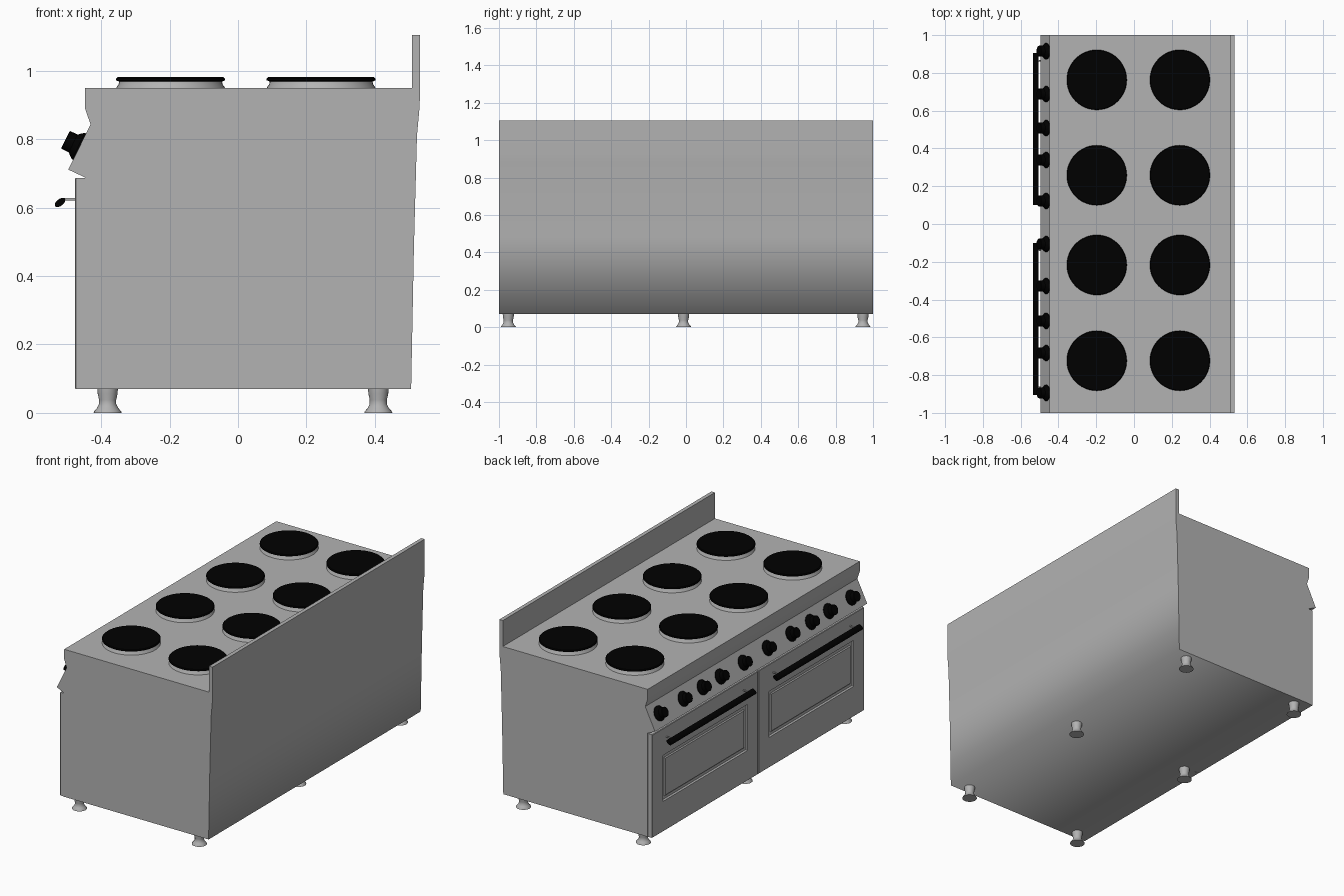
import bpy, bmesh
from math import sin, cos, pi, radians
from mathutils import Vector

if "Cube" in bpy.data.objects:
    bpy.data.objects.remove(bpy.data.objects["Cube"])


def material(name, v):
    m = bpy.data.materials.new(name)
    m.diffuse_color = (v, v, v, 1)
    m.use_nodes = True
    m.node_tree.nodes["Principled BSDF"].inputs["Base Color"].default_value = m.diffuse_color
    return m


black = material("black_enamel", 0.0)
steel = material("grey_steel", 0.45)


def finish(name, bm, mat=steel, smooth=True):
    bmesh.ops.recalc_face_normals(bm, faces=bm.faces)
    me = bpy.data.meshes.new(name)
    bm.to_mesh(me)
    bm.free()
    ob = bpy.data.objects.new(name, me)
    bpy.context.collection.objects.link(ob)
    me.materials.append(mat)
    if smooth:
        bpy.ops.object.select_all(action='DESELECT')
        ob.select_set(True)
        bpy.context.view_layer.objects.active = ob
        bpy.ops.object.shade_smooth_by_angle(angle=radians(35))
    return ob


def extrude(name, profile, y0, y1, mat=steel):
    """Closed x-z profile swept along y."""
    bm = bmesh.new()
    face = bm.faces.new([bm.verts.new((x, y0, z)) for x, z in profile])
    out = bmesh.ops.extrude_face_region(bm, geom=[face])
    moved = [v for v in out["geom"] if isinstance(v, bmesh.types.BMVert)]
    bmesh.ops.translate(bm, verts=moved, vec=(0, y1 - y0, 0))
    # the start face may be dropped by the extrusion, so close any open end
    rim = [e for e in bm.edges if e.is_boundary]
    if rim:
        bmesh.ops.holes_fill(bm, edges=rim)
    return finish(name, bm, mat)


def lathe(name, profile, loc, axis=(0, 0, 1), mat=steel, n=32):
    """(radius, height) profile turned around an axis, capped at both ends."""
    bm = bmesh.new()
    rings = [[bm.verts.new((r * cos(2 * pi * i / n), r * sin(2 * pi * i / n), h))
              for i in range(n)] for r, h in profile]
    for a, b in zip(rings, rings[1:]):
        for i in range(n):
            j = (i + 1) % n
            bm.faces.new((a[i], a[j], b[j], b[i]))
    bm.faces.new(rings[0])
    bm.faces.new(rings[-1])
    ob = finish(name, bm, mat)
    ob.location = loc
    ob.rotation_euler = Vector(axis).to_track_quat('Z', 'Y').to_euler()
    return ob


# Body with slanted control panel and tall back splash
body = extrude("body", [
    (-0.447, 0.07), (0.506, 0.07), (0.514, 0.48), (0.523, 0.81),
    (0.530, 0.887), (0.532, 0.93), (0.532, 1.105), (0.509, 1.105),
    (0.509, 0.95), (-0.447, 0.95), (-0.447, 0.89), (-0.431, 0.843),
    (-0.496, 0.711), (-0.447, 0.688)], -1, 1)
# Shading runs softly from the back round to the underside
for e in body.data.edges:
    ends = [body.data.vertices[i].co for i in e.vertices]
    if all(c.x > 0.5 and c.z < 0.08 for c in ends):
        e.use_edge_sharp = False


# Doors: slab with a sloped, recessed window panel
def door(name, y0, y1):
    bm = bmesh.new()
    xf, xb = -0.477, -0.446
    ymid, half = (y0 + y1) / 2, (y1 - y0) / 2

    def loop(x, hw, z0, z1):
        return [bm.verts.new((x, ymid + sy * hw, z)) for sy, z in
                ((-1, z0), (1, z0), (1, z1), (-1, z1))]
    loops = [loop(xb, half, 0.07, 0.686),
             loop(xf + 0.003, half, 0.07, 0.686),
             loop(xf, half - 0.003, 0.073, 0.683),
             loop(xf, 0.4, 0.25, 0.525),
             loop(xf + 0.008, 0.394, 0.256, 0.519),
             loop(xf + 0.008, 0.378, 0.272, 0.503),
             loop(xf + 0.003, 0.372, 0.278, 0.497)]
    for a, b in zip(loops, loops[1:]):
        for i in range(4):
            j = (i + 1) % 4
            bm.faces.new((a[i], a[j], b[j], b[i]))
    bm.faces.new(loops[0])
    bm.faces.new(loops[-1])
    finish(name, bm, smooth=False)


# Handle: tilted oval bar on two short posts
tilt = radians(38)
oval = []
for k in range(16):
    u, v = 0.018 * cos(k * pi / 8), 0.010 * sin(k * pi / 8)
    oval.append((-0.52 + u * cos(tilt) - v * sin(tilt),
                 0.615 + u * sin(tilt) + v * cos(tilt)))

for side, s in (("left", 1), ("right", -1)):
    door(side + "_door", *sorted((0.002 * s, 0.998 * s)))
    extrude(side + "_handle", oval, *sorted((0.1 * s, 0.905 * s)), mat=black)
    for y in (0.14, 0.865):
        lathe(side + "_handle_post", [(0.004, 0), (0.004, 0.04)],
              (-0.472, y * s, 0.624), (-1, 0, 0), n=12)

# Control knobs standing square to the slanted panel
knob = [(0.043, -0.003), (0.043, 0.004), (0.036, 0.013), (0.029, 0.021),
        (0.029, 0.044), (0.027, 0.046)]
for y in (0.915, 0.688, 0.508, 0.339, 0.122,
          -0.106, -0.328, -0.513, -0.683, -0.894):
    lathe("control_knob", knob, (-0.463, y, 0.778), (-0.894, 0, 0.44), black, 24)

# Hot plates on flared rings
ring = [(0.159, 0.947), (0.158, 0.952), (0.152, 0.960), (0.150, 0.970)]
plate = [(0.150, 0.968), (0.159, 0.972), (0.159, 0.977), (0.155, 0.981)]
for x in (-0.197, 0.243):
    for y in (0.763, 0.258, -0.217, -0.724):
        lathe("hot_plate_ring", ring, (x, y, 0), n=48)
        lathe("hot_plate", plate, (x, y, 0), mat=black, n=48)

# Feet
foot = [(0.041, 0), (0.040, 0.004), (0.031, 0.014), (0.025, 0.026),
        (0.025, 0.038), (0.029, 0.056), (0.030, 0.072)]
for x in (-0.381, 0.41):
    for y in (-0.950, -0.013, 0.946):
        lathe("foot", foot, (x, y, 0), n=24)
